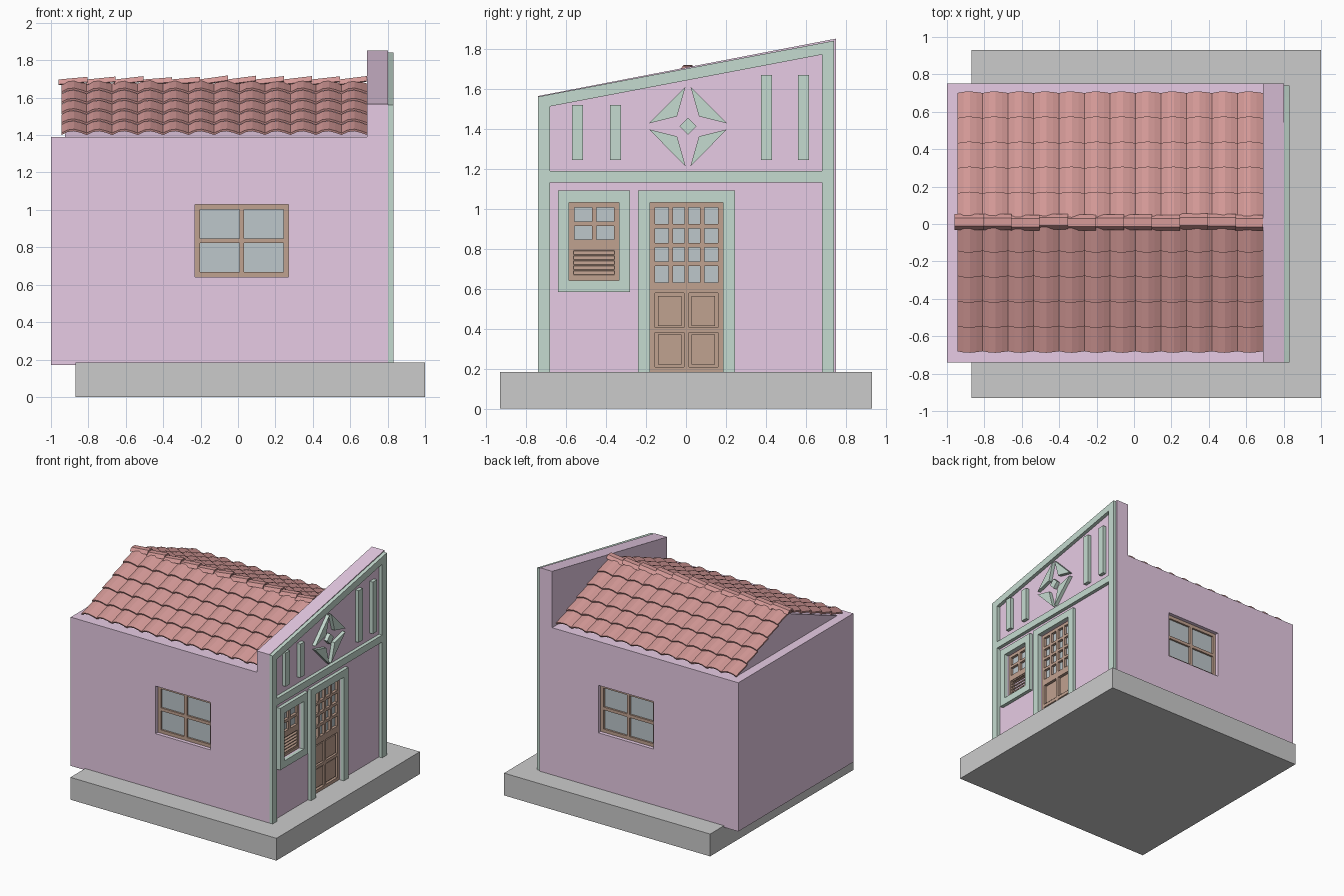
import bpy, bmesh, random
from mathutils import Vector as V

if "Cube" in bpy.data.objects:
    bpy.data.objects.remove(bpy.data.objects["Cube"])

random.seed(3)

def material(name, rgb):
    m = bpy.data.materials.new(name)
    m.diffuse_color = (*rgb, 1)
    m.use_nodes = True
    m.node_tree.nodes["Principled BSDF"].inputs["Base Color"].default_value = m.diffuse_color
    return m

PINK = material("pink_plaster", (0.80, 0.60, 0.78))
GREEN = material("green_trim", (0.56, 0.71, 0.63))
WOOD = material("brown_wood", (0.53, 0.36, 0.28))
GLASS = material("grey_glass", (0.51, 0.57, 0.60))
TILE = material("red_tile", (0.66, 0.32, 0.31))

def finish(name, bm, mat=None):
    bmesh.ops.recalc_face_normals(bm, faces=bm.faces[:])
    me = bpy.data.meshes.new(name)
    bm.to_mesh(me)
    bm.free()
    ob = bpy.data.objects.new(name, me)
    bpy.context.collection.objects.link(ob)
    if mat:
        me.materials.append(mat)
    return ob

def extrude(bm, pts, vec):
    """Closed prism from a planar outline moved along vec."""
    a = [bm.verts.new(p) for p in pts]
    b = [bm.verts.new(V(p) + V(vec)) for p in pts]
    bm.faces.new(a)
    bm.faces.new(b[::-1])
    for i in range(len(a)):
        j = (i + 1) % len(a)
        bm.faces.new((a[i], b[i], b[j], a[j]))

def boxes(name, items, mat=None):
    bm = bmesh.new()
    for x0, x1, y0, y1, z0, z1 in items:
        extrude(bm, [(x0, y0, z0), (x1, y0, z0), (x1, y1, z0), (x0, y1, z0)], (0, 0, z1 - z0))
    return finish(name, bm, mat)

def plates(name, outlines, x0, x1, mat):
    """Outlines in (y, z), extruded along x."""
    bm = bmesh.new()
    for o in outlines:
        extrude(bm, [(x0, y, z) for y, z in o], (x1 - x0, 0, 0))
    return finish(name, bm, mat)

def rect(y0, y1, z0, z1):
    return [(y0, z0), (y1, z0), (y1, z1), (y0, z1)]

def grid(a0, a1, z0, z1, nx, nz, edge, bar):
    """Rectangles of a frame with glazing bars."""
    out = [(a0, a0 + edge, z0, z1), (a1 - edge, a1, z0, z1),
           (a0 + edge, a1 - edge, z0, z0 + edge), (a0 + edge, a1 - edge, z1 - edge, z1)]
    for i in range(1, nx):
        c = a0 + edge + (a1 - a0 - 2 * edge) * i / nx
        out.append((c - bar / 2, c + bar / 2, z0 + edge, z1 - edge))
    for i in range(1, nz):
        c = z0 + edge + (z1 - z0 - 2 * edge) * i / nz
        out.append((a0 + edge, a1 - edge, c - bar / 2, c + bar / 2))
    return out

def cut(ob, items):
    c = boxes("cutter", items)
    c.hide_render = True
    m = ob.modifiers.new("cut", 'BOOLEAN')
    m.object, m.operation, m.solver = c, 'DIFFERENCE', 'EXACT'
    bpy.context.view_layer.objects.active = ob
    bpy.ops.object.modifier_apply(modifier="cut")
    bpy.data.objects.remove(c)

# Base slab and house body with side window recesses
boxes("base_slab", [(-0.87, 1, -0.93, 0.93, 0, 0.183)])
Y0, Y1 = -0.74, 0.75
body = boxes("house_body", [(-1, 0.69, Y0, Y1, 0.17, 1.39)], PINK)
cut(body, [(-0.23, 0.27, Y0 - 0.1, Y0 + 0.06, 0.64, 1.03),
           (-0.23, 0.27, Y1 - 0.06, Y1 + 0.1, 0.64, 1.03)])

# Side windows
for side, y, s in (("front", Y0, 1), ("back", Y1, -1)):
    boxes(side + "_window_frame",
          [(a, b, y + s * 0.03, y + s * 0.06, c, d)
           for a, b, c, d in grid(-0.23, 0.27, 0.64, 1.03, 2, 2, 0.027, 0.025)], WOOD)
    boxes(side + "_window_glass", [(-0.22, 0.26, y + s * 0.045, y + s * 0.058, 0.65, 1.02)], GLASS)

# Facade wall with sloping parapet, door and window recesses
facade = plates("facade_wall", [[(Y0, 0.17), (Y1, 0.17), (Y1, 1.852), (Y0, 1.565)]], 0.69, 0.803, PINK)
cut(facade, [(0.75, 0.9, -0.585, -0.335, 0.642, 1.033),
             (0.75, 0.9, -0.18, 0.185, 0.183, 1.033)])

# Green facade trim
XF, XT = 0.803, 0.832
plates("facade_border", [
    [(-0.74, 0.183), (-0.68, 0.183), (-0.68, 1.513), (-0.68, 1.573), (-0.74, 1.561)],
    [(0.68, 0.183), (0.74, 0.183), (0.74, 1.842), (0.68, 1.83)],
    [(-0.68, 1.513), (0.68, 1.772), (0.68, 1.83), (-0.68, 1.573)],
    rect(-0.68, 0.68, 1.133, 1.19)], XF, XT, GREEN)
plates("facade_bars", [rect(y, y + 0.055, 1.245, z) for y, z in
       ((-0.57, 1.52), (-0.38, 1.52), (0.375, 1.67), (0.56, 1.67))], XF, XT, GREEN)
star = [[(0.01 + sy * a, 1.413 + sz * b) for a, b in ((0.012, 0.2), (0.195, 0.015), (0.055, 0.05))]
        for sy in (-1, 1) for sz in (-1, 1)]
star.append([(0.052, 1.413), (0.01, 1.456), (-0.032, 1.413), (0.01, 1.37)])
plates("star_ornament", star, XF, XT, GREEN)
plates("window_surround", [rect(-0.64, -0.585, 0.585, 1.092), rect(-0.335, -0.28, 0.585, 1.092),
                           rect(-0.585, -0.335, 0.585, 0.642), rect(-0.585, -0.335, 1.033, 1.092)],
       XF, XT, GREEN)
plates("door_surround", [rect(-0.24, -0.18, 0.183, 1.092), rect(0.185, 0.245, 0.183, 1.092),
                         rect(-0.18, 0.185, 1.033, 1.092)], XF, XT, GREEN)

# Facade window: panes above, louvres below
plates("facade_window_frame",
       [rect(*r) for r in grid(-0.585, -0.335, 0.642, 0.82, 1, 1, 0.022, 0)
        + grid(-0.585, -0.335, 0.82, 1.033, 2, 2, 0.026, 0.022)], 0.75, 0.79, WOOD)
plates("facade_window_glass", [rect(-0.58, -0.34, 0.83, 1.02)], 0.75, 0.768, GLASS)
bm = bmesh.new()
for i in range(6):
    z = 0.668 + i * 0.025
    extrude(bm, [(0.752, -0.57, z + 0.018), (0.782, -0.57, z - 0.004),
                 (0.785, -0.57, z + 0.004), (0.755, -0.57, z + 0.026)], (0, 0.22, 0))
finish("louvre_slats", bm, WOOD)

# Door: glazed grid above, raised panels below
lower = grid(-0.18, 0.185, 0.183, 0.605, 2, 2, 0.026, 0.026)
plates("door_frame", [rect(*r) for r in lower + grid(-0.18, 0.185, 0.605, 1.033, 4, 4, 0.026, 0.022)],
       0.75, 0.79, WOOD)
plates("door_glass", [rect(-0.17, 0.175, 0.615, 1.02)], 0.75, 0.768, GLASS)
plates("door_backing", [rect(-0.17, 0.175, 0.19, 0.61)], 0.75, 0.768, WOOD)
plates("door_panels", [rect(y, y + 0.118, z, z + 0.15) for y in (-0.14, 0.027) for z in (0.222, 0.415)],
       0.765, 0.782, WOOD)

# Gable roof core
CY = 0.01
plates("roof_core", [[(CY - 0.66, 1.385), (CY + 0.66, 1.385), (CY, 1.655)]], -0.925, 0.69, PINK)

# Roof tiles: wavy overlapping courses on both slopes
XA, XB, COLS, ROWS = -0.945, 0.69, 12, 5
WAVE = ((0, 0), (0.25, 0.8), (0.5, 1), (0.75, 0.6))
pitch = (XB - XA) / COLS
profile = [(XA + (c + u) * pitch, h * 0.022) for c in range(COLS) for u, h in WAVE] + [(XB, 0)]
for side, s in (("front", -1), ("back", 1)):
    bm = bmesh.new()
    top, eave = V((0, CY, 1.66)), V((0, CY + s * 0.67, 1.385))
    d = eave - top
    n = V((0, s * 0.38, 0.925))
    for r in range(ROWS):
        rings = []
        for t, lift in ((r / ROWS, 0.004), ((r + 1.06) / ROWS, 0.02)):
            p = top + d * t
            rings.append([[bm.verts.new(p + n * (lift + h + k) + V((x, 0, 0))) for x, h in profile]
                          for k in (0, 0.012)])
        (a0, a1), (b0, b1) = rings
        for i in range(len(profile) - 1):
            for p, q in ((a0, b0), (b0, b1), (b1, a1), (a1, a0)):
                bm.faces.new((p[i], p[i + 1], q[i + 1], q[i]))
        for i in (0, -1):
            bm.faces.new((a0[i], b0[i], b1[i], a1[i]))
    finish(side + "_roof_tiles", bm, TILE)

# Ridge caps, slightly uneven
bm = bmesh.new()
ARCH = ((-0.042, -0.026), (-0.022, 0), (0.022, 0), (0.042, -0.026), (0.03, -0.03), (0.015, -0.012),
        (-0.015, -0.012), (-0.03, -0.03))
step = 1.65 / 11
for i in range(11):
    x, tilt, j = -0.96 + i * step, random.uniform(0.012, 0.022), random.uniform(-0.004, 0.004)
    extrude(bm, [(x, CY + y + j, 1.697 + z) for y, z in ARCH], (step + (0.006 if i < 10 else 0), 0, tilt))
finish("ridge_caps", bm, TILE)
